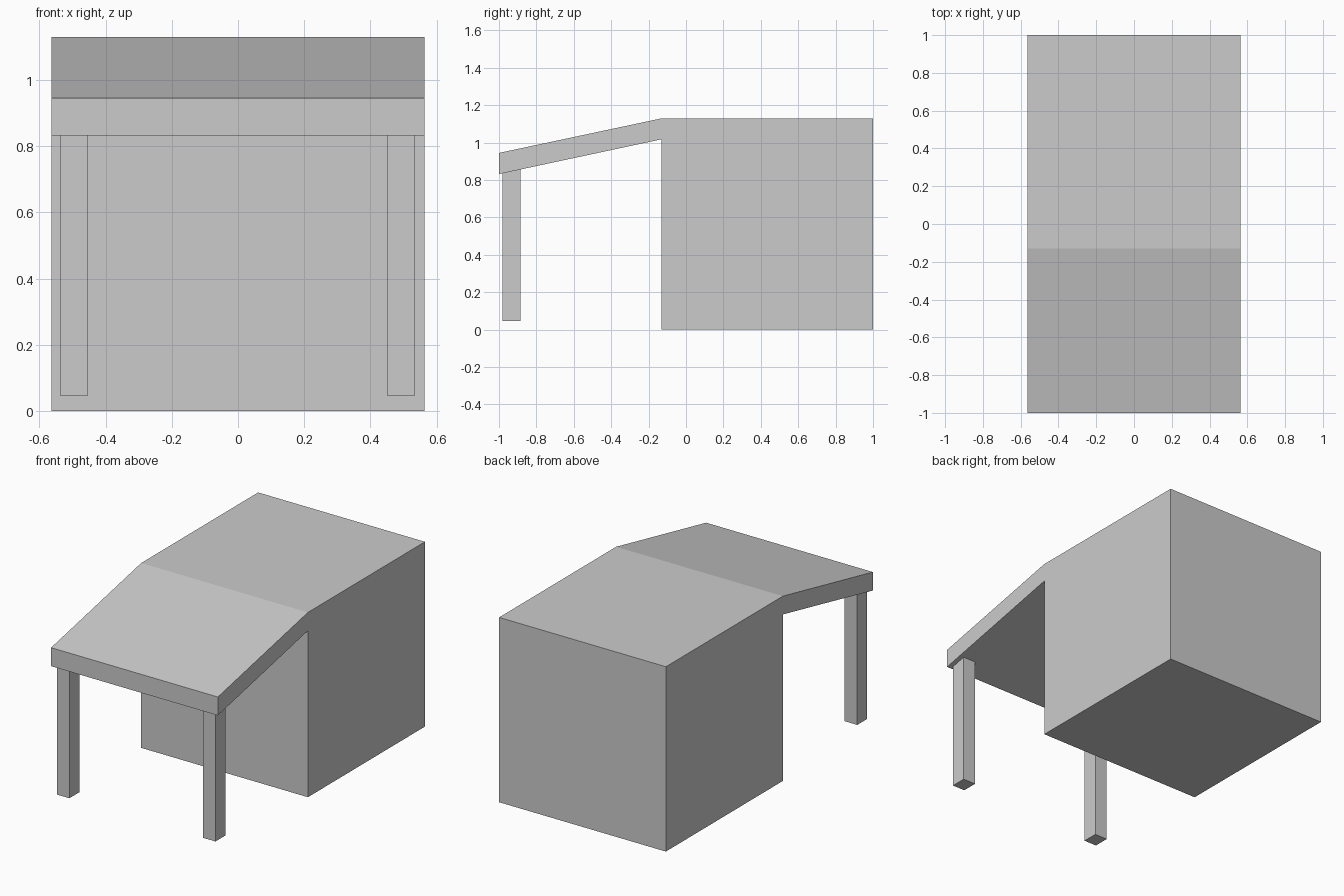
import bpy
import bmesh

if "Cube" in bpy.data.objects:
    bpy.data.objects.remove(bpy.data.objects["Cube"])


def extrude_profile(name, profile, x0, x1):
    """Extrude a (y, z) outline along x from x0 to x1."""
    bm = bmesh.new()
    face = bm.faces.new([bm.verts.new((x0, y, z)) for y, z in profile])
    result = bmesh.ops.extrude_face_region(bm, geom=[face])
    moved = [v for v in result["geom"] if isinstance(v, bmesh.types.BMVert)]
    bmesh.ops.translate(bm, verts=moved, vec=(x1 - x0, 0, 0))
    bmesh.ops.recalc_face_normals(bm, faces=bm.faces)
    mesh = bpy.data.meshes.new(name)
    bm.to_mesh(mesh)
    bm.free()
    obj = bpy.data.objects.new(name, mesh)
    bpy.context.collection.objects.link(obj)
    return obj


HALF_WIDTH = 0.564
WALL_Y = -0.13
ROOF_Z = 1.13

# Block body with the sloping porch roof growing from its front edge
extrude_profile("house_with_porch_roof", [
    (1.0, 0.0), (1.0, ROOF_Z), (WALL_Y, ROOF_Z),
    (-1.0, 0.945), (-1.0, 0.832), (WALL_Y, 1.018), (WALL_Y, 0.0),
], -HALF_WIDTH, HALF_WIDTH)

# Porch posts, tops cut to the roof slope
post_outline = [(-0.982, 0.047), (-0.886, 0.047), (-0.886, 0.857), (-0.982, 0.836)]
for side, x0 in (("left", -0.538), ("right", 0.45)):
    extrude_profile(f"{side}_porch_post", post_outline, x0, x0 + 0.085)
